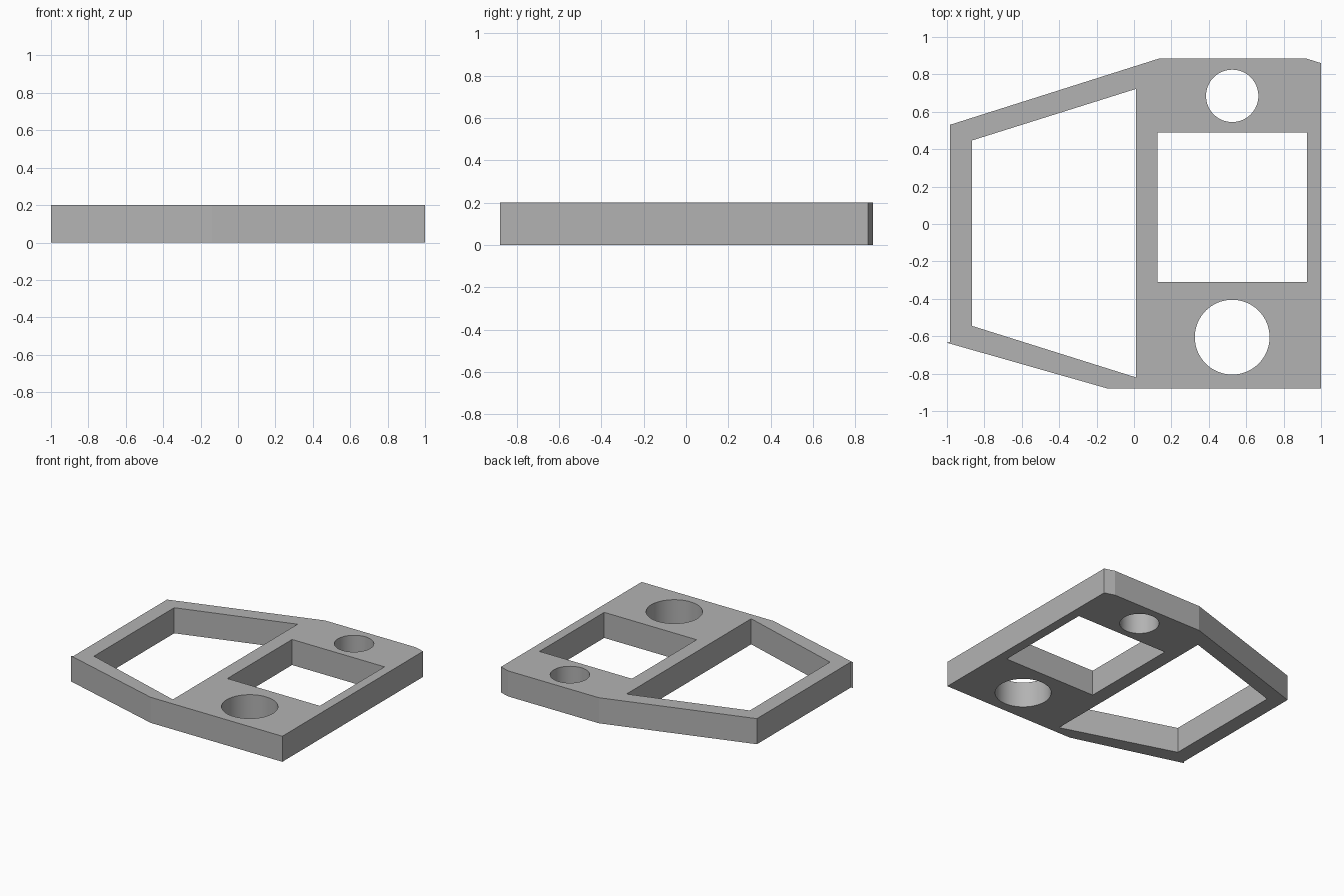
import bpy, bmesh, math
from mathutils import Vector

default = bpy.data.objects.get("Cube")
if default:
    bpy.data.objects.remove(default, do_unlink=True)

THICKNESS = 0.2


def circle(x, y, radius, sides=64):
    steps = [2 * math.pi * i / sides for i in range(sides)]
    return [(x + radius * math.cos(a), y + radius * math.sin(a)) for a in steps]


# Outer profile of the plate, with its small lip and clipped corner
outline = [(-0.985, 0.53), (-0.985, -0.63), (-1, -0.635), (-0.14, -0.88),
           (1, -0.88), (1, 0.86), (0.92, 0.885), (0.135, 0.885)]

# Openings: tapered window, square window and two round holes
openings = [
    [(-0.865, 0.447), (0.01, 0.722), (0.01, -0.82), (-0.865, -0.545)],
    [(0.125, 0.49), (0.925, 0.49), (0.925, -0.31), (0.125, -0.31)],
    circle(0.525, 0.685, 0.14),
    circle(0.525, -0.605, 0.2),
]

# Fill the profile around its openings, then extrude it upwards
bm = bmesh.new()
for loop in [outline] + openings:
    verts = [bm.verts.new((x, y, 0)) for x, y in loop]
    for a, b in zip(verts, verts[1:] + verts[:1]):
        bm.edges.new((a, b))
bmesh.ops.triangle_fill(bm, edges=bm.edges[:], use_beauty=True, use_dissolve=False,
                        normal=Vector((0, 0, 1)))
result = bmesh.ops.extrude_face_region(bm, geom=bm.faces[:], use_keep_orig=True)
top = [v for v in result["geom"] if isinstance(v, bmesh.types.BMVert)]
bmesh.ops.translate(bm, verts=top, vec=(0, 0, THICKNESS))
bmesh.ops.recalc_face_normals(bm, faces=bm.faces[:])

mesh = bpy.data.meshes.new("frame_plate")
bm.to_mesh(mesh)
bm.free()
plate = bpy.data.objects.new("frame_plate", mesh)
bpy.context.collection.objects.link(plate)

# Plain grey finish
grey = bpy.data.materials.new("grey")
grey.use_nodes = True
colour = (0.45, 0.45, 0.45, 1)
grey.diffuse_color = colour
grey.node_tree.nodes["Principled BSDF"].inputs["Base Color"].default_value = colour
mesh.materials.append(grey)

# Smooth the round holes and keep the other edges crisp
bpy.context.view_layer.objects.active = plate
plate.select_set(True)
bpy.ops.object.shade_smooth_by_angle(angle=math.radians(15))
